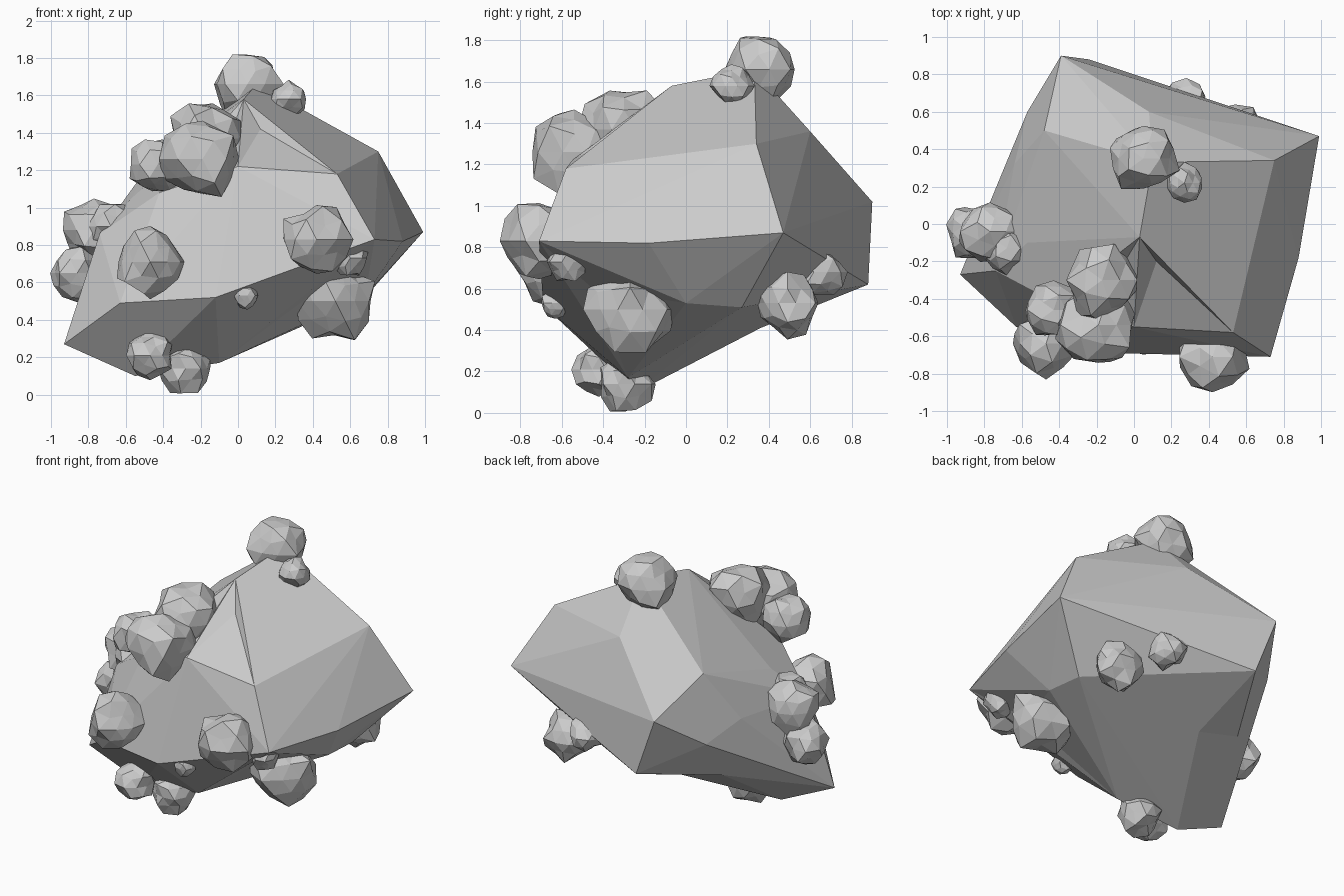
import bpy
import bmesh
import random
from mathutils import Vector
from mathutils.bvhtree import BVHTree

random.seed(7)

cube = bpy.data.objects.get("Cube")
if cube:
    bpy.data.objects.remove(cube, do_unlink=True)

# One plain stone colour for everything
stone = bpy.data.materials.new("stone_grey")
stone.use_nodes = True
colour = (0.6, 0.6, 0.6, 1.0)
stone.diffuse_color = colour
shader = next(n for n in stone.node_tree.nodes if n.type == "BSDF_PRINCIPLED")
shader.inputs["Base Color"].default_value = colour
shader.inputs["Roughness"].default_value = 0.9


def finish(bm, name):
    """Turn a bmesh into a flat shaded stone object."""
    bmesh.ops.recalc_face_normals(bm, faces=bm.faces)
    mesh = bpy.data.meshes.new(name)
    bm.to_mesh(mesh)
    bm.free()
    mesh.materials.append(stone)
    obj = bpy.data.objects.new(name, mesh)
    bpy.context.scene.collection.objects.link(obj)
    return obj


def faceted_boulder(name, corners, notches, dents):
    """Large angular rock: the hull around its corners, then chipped and dented."""
    bm = bmesh.new()
    for corner in corners:
        bm.verts.new(corner)
    result = bmesh.ops.convex_hull(bm, input=bm.verts)
    unused = {g for g in result["geom_interior"] + result["geom_unused"]
              if isinstance(g, bmesh.types.BMVert)}
    bmesh.ops.delete(bm, geom=list(unused), context="VERTS")
    # Merge nearly level triangles into broad facets
    bmesh.ops.dissolve_limit(bm, angle_limit=0.06, verts=bm.verts, edges=bm.edges)
    # Bend the edge whose middle is nearest to each notch
    for middle, moved in notches:
        edge = min(bm.edges, key=lambda e: (
            (e.verts[0].co + e.verts[1].co) / 2 - Vector(middle)).length)
        bmesh.utils.edge_split(edge, edge.verts[0], 0.5)[1].co = moved
    bmesh.ops.triangulate(bm, faces=[f for f in bm.faces if len(f.verts) > 4])
    # Press each hollow into the facet nearest to it
    for dent in dents:
        bm.faces.ensure_lookup_table()
        bm.faces.index_update()
        index = BVHTree.FromBMesh(bm).find_nearest(Vector(dent))[2]
        poked = bmesh.ops.poke(bm, faces=[bm.faces[index]])
        poked["verts"][0].co = dent
    return finish(bm, name)


def rough_lump(name, centre, radius):
    """Small chipped stone: a low sphere with uneven corners."""
    bm = bmesh.new()
    bmesh.ops.create_icosphere(bm, subdivisions=2, radius=radius)
    for vert in bm.verts:
        vert.co *= random.uniform(0.8, 1.12)
    bmesh.ops.translate(bm, verts=bm.verts, vec=Vector(centre))
    return finish(bm, name)


# Main rock, corners grouped by region
lower_front = [
    (-0.93, -0.27, 0.27), (-0.63, -0.55, 0.49), (-0.12, -0.69, 0.52),
    (-0.1, -0.28, 0.17), (-0.55, -0.24, 0.1), (0.73, -0.71, 0.83),
]
right_flank = [
    (0.88, -0.18, 0.82), (0.99, 0.47, 0.87), (0.75, 0.34, 1.3),
    (0.53, -0.58, 1.18), (0.68, 0, 0.53), (0.67, 0.27, 0.51),
]
crown = [
    (0, -0.55, 1.22), (0.1, 0.33, 1.66), (0.03, -0.07, 1.58),
    (-0.2, 0, 1.37), (0.08, 0.6, 1.36), (-0.48, 0.5, 1.22),
]
back_and_left = [
    (-0.39, 0.9, 1.02), (-0.24, 0.88, 0.62), (-0.57, 0.6, 0.8),
    (-0.64, 0.32, 0.89), (0.52, 0.61, 0.88),
    (-0.74, -0.25, 0.86), (-0.42, -0.42, 1.08), (-0.57, -0.1, 1.05),
]
# Bent edges under the back: old middle and new place
bends = [
    ((-0.4, 0.32, 0.36), (-0.22, 0.36, 0.41)),
    ((-0.58, 0.3, 0.45), (-0.53, 0.36, 0.49)),
]
# Hollows: under the front overhang and either side of the crown ridge
hollows = [(0.48, -0.45, 0.6), (0.12, -0.2, 1.42), (-0.06, -0.22, 1.34)]
faceted_boulder("main_rock", lower_front + right_flank + crown + back_and_left,
                bends, hollows)

# Lumps stuck to the main rock: centre and radius for each cluster
clusters = {
    "summit_lump": [((0.05, 0.35, 1.66), 0.19), ((0.27, 0.22, 1.58), 0.1)],
    "upper_front_lump": [
        ((-0.19, -0.54, 1.26), 0.22), ((-0.17, -0.3, 1.37), 0.21),
        ((-0.43, -0.46, 1.23), 0.15),
    ],
    "front_lump": [((-0.47, -0.64, 0.71), 0.18), ((0.42, -0.71, 0.83), 0.19)],
    "underside_lump": [((0.52, -0.27, 0.5), 0.22)],
    "side_lump": [((-0.77, -0.04, 0.88), 0.18), ((-0.86, -0.05, 0.65), 0.15),
                  ((-0.68, -0.13, 0.9), 0.13)],
    "base_lump": [((-0.47, -0.42, 0.21), 0.13), ((-0.28, -0.29, 0.14), 0.14)],
    "back_lump": [((0.28, 0.65, 0.68), 0.12), ((0.54, 0.49, 0.53), 0.16)],
    "pebble": [((0.05, -0.63, 0.53), 0.07), ((0.6, -0.57, 0.73), 0.1)],
}
for label, lumps in clusters.items():
    for number, (centre, radius) in enumerate(lumps, start=1):
        rough_lump(f"{label}_{number}", centre, radius)
